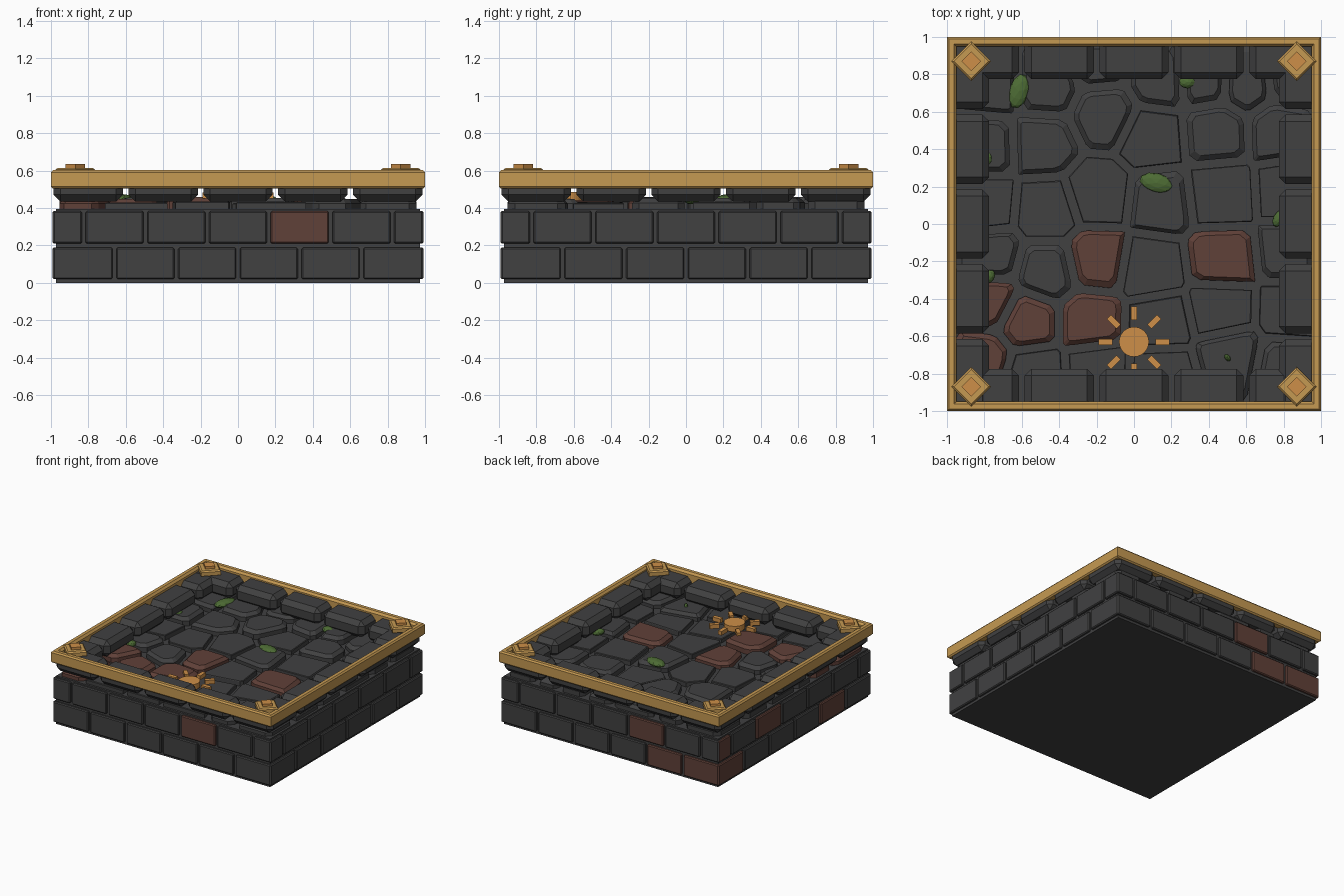
import bpy, bmesh, math, random
from mathutils import Vector, Matrix

if "Cube" in bpy.data.objects:
    bpy.data.objects.remove(bpy.data.objects["Cube"])

random.seed(4)


def material(name, rgb):
    m = bpy.data.materials.new(name)
    m.diffuse_color = (*rgb, 1)
    m.use_nodes = True
    m.node_tree.nodes["Principled BSDF"].inputs["Base Color"].default_value = m.diffuse_color
    return m


STONE = material("dark_stone", (0.052, 0.052, 0.053))
RED = material("red_stone", (0.118, 0.052, 0.040))
GOLD = material("gold", (0.56, 0.32, 0.085))
ORANGE = material("orange_metal", (0.61, 0.275, 0.065))
MOSS = material("moss_green", (0.075, 0.150, 0.035))


def finish(name, bm, mat):
    bmesh.ops.recalc_face_normals(bm, faces=bm.faces)
    me = bpy.data.meshes.new(name)
    bm.to_mesh(me)
    bm.free()
    me.materials.append(mat)
    ob = bpy.data.objects.new(name, me)
    bpy.context.collection.objects.link(ob)
    return ob


def box(name, lo, hi, mat, bevel=0.0):
    """Box between two corners with chamfered edges."""
    lo, hi = Vector(lo), Vector(hi)
    bm = bmesh.new()
    bmesh.ops.create_cube(bm, size=1)
    for v in bm.verts:
        v.co = (lo + hi) / 2 + v.co * (hi - lo)
    if bevel:
        bmesh.ops.bevel(bm, geom=bm.edges[:], offset=bevel, segments=1,
                        affect='EDGES')
    return finish(name, bm, mat)


def loft(name, rings, mat, closed=False):
    """Skin between equal rings; cap the ends, or join last to first."""
    bm = bmesh.new()
    vs = [[bm.verts.new(p) for p in r] for r in rings]
    n = len(rings[0])
    pairs = list(zip(vs, vs[1:])) + ([(vs[-1], vs[0])] if closed else [])
    for a, b in pairs:
        for i in range(n):
            j = (i + 1) % n
            bm.faces.new((a[i], a[j], b[j], b[i]))
    if not closed:
        bm.faces.new(vs[0][::-1])
        bm.faces.new(vs[-1])
    return finish(name, bm, mat)


def ngon(n, r, z, c=(0, 0), turn=0.0):
    return [(c[0] + r * math.cos(turn + math.tau * i / n),
             c[1] + r * math.sin(turn + math.tau * i / n), z) for i in range(n)]


# Solid base under the bricks and floor stones
box("base_core", (-0.972, -0.972, 0), (0.972, 0.972, 0.395), STONE)


# Blocks on each side, placed by span along the side and by depth
def side_box(name, side, u0, u1, d0, d1, z0, z1, mat, bevel):
    s = 1 if side in ("back", "right") else -1
    a, b = sorted((s * d0, s * d1))
    if side in ("front", "back"):
        box(name, (u0, a, z0), (u1, b, z1), mat, bevel)
    else:
        box(name, (a, u0, z0), (b, u1, z1), mat, bevel)


SIDES = ("front", "back", "left", "right")
RED_BRICKS = {("front", 1, 4), ("back", 1, 2), ("back", 0, 0), ("back", 0, 1),
              ("left", 1, 4), ("left", 1, 6), ("left", 0, 5), ("left", 0, 1)}
ROWS = [(0.02, 0.188, [-0.66 + 0.33 * k for k in range(5)]),
        (0.21, 0.383, [-0.825 + 0.33 * k for k in range(6)])]

for side in SIDES:
    # Two brick courses with staggered joints
    for row, (z0, z1, joints) in enumerate(ROWS):
        edges = [-0.998] + joints + [0.998]
        for i, (a, b) in enumerate(zip(edges, edges[1:])):
            mat = RED if (side, row, i) in RED_BRICKS else STONE
            side_box("wall_brick", side, a + 0.01, b - 0.01, 0.93, 0.992,
                     z0, z1, mat, 0.007)
    # Chunky parapet stones
    for k in range(5):
        u = -0.8 + 0.4 * k
        side_box("parapet_stone", side, u - 0.185, u + 0.185, 0.775, 0.987,
                 0.435, 0.57 + random.uniform(-0.005, 0.005), STONE, 0.036)


# Paving: cells around each site; f = flat, r = raised, R = raised and red
SITES = {
    'f': [(0.10, 0.465), (-0.47, 0.07), (-0.19, 0.16), (0.46, 0.16),
          (0.09, -0.24), (0.14, -0.53), (0.46, -0.46), (-0.2, -0.79),
          (0.15, -0.8), (-0.53, -0.81), (0.84, 0.18), (0.84, -0.47),
          (-0.8, 0.1)],
    'r': [(-0.49, 0.43), (-0.155, 0.59), (0.43, 0.49), (0.14, 0.12),
          (-0.47, -0.25), (0.51, -0.70), (-0.77, -0.17), (0.82, -0.76),
          (0.84, -0.15), (0.79, 0.5), (-0.8, 0.42), (-0.77, 0.74),
          (-0.47, 0.74), (-0.18, 0.88), (0.14, 0.77), (0.38, 0.78),
          (0.6, 0.77), (0.84, 0.8)],
    'R': [(-0.20, -0.19), (0.47, -0.19), (-0.57, -0.52), (-0.235, -0.52),
          (-0.78, -0.41), (-0.82, -0.72)],
}
ALL = [Vector(p) for pts in SITES.values() for p in pts]


def clip(poly, point, normal):
    """Keep the part of a convex polygon behind a line."""
    out = []
    for a, b in zip(poly, poly[1:] + poly[:1]):
        da, db = (a - point).dot(normal), (b - point).dot(normal)
        if da <= 0:
            out.append(a)
        if da * db < 0:
            out.append(a.lerp(b, da / (da - db)))
    return out


for kind, pts in SITES.items():
    for p in pts:
        s = Vector(p)
        e = 0.955
        poly = [Vector(c) for c in ((-e, -e), (e, -e), (e, e), (-e, e))]
        for o in ALL:
            if (o - s).length > 1e-4:
                n = (o - s).normalized()
                poly = clip(poly, (s + o) / 2 - n * 0.022, n)
        height, inset = 0.432 + random.uniform(-0.006, 0.006), 0.006
        if kind != 'f':
            # Cut the corners of raised stones
            poly = [q for a, b in zip(poly, poly[1:] + poly[:1])
                    for q in (a.lerp(b, 0.13), a.lerp(b, 0.87))]
            height, inset = 0.455 + random.uniform(-0.008, 0.006), 0.03
        c = sum(poly, Vector((0, 0))) / len(poly)
        r = sum((q - c).length for q in poly) / len(poly)
        top = [c + (q - c) * (1 - inset / r) for q in poly]
        loft("floor_stone",
             [[(q.x, q.y, 0.385) for q in poly],
              [(q.x, q.y, height - inset * 0.8) for q in poly],
              [(q.x, q.y, height) for q in top]],
             RED if kind == 'R' else STONE)

# Gold rim: chamfered profile swept around the square
profile = [(0.99, 0.505), (1.0, 0.515), (1.0, 0.59), (0.99, 0.602),
           (0.962, 0.602), (0.948, 0.585), (0.948, 0.505)]
loft("gold_rim", [[(r * x, r * y, z) for x, y in
                   ((-1, -1), (1, -1), (1, 1), (-1, 1))] for r, z in profile],
     GOLD, closed=True)

# Diamond studs on the rim corners
for sx in (-1, 1):
    for sy in (-1, 1):
        c = (0.87 * sx, 0.87 * sy)
        loft("corner_plate", [ngon(4, 0.106, 0.575, c), ngon(4, 0.106, 0.605, c),
                              ngon(4, 0.092, 0.615, c)], GOLD)
        loft("corner_gem", [ngon(4, 0.052, 0.61, c),
                            ngon(4, 0.052, 0.634, c)], ORANGE)

# Sun emblem: disc and eight rays
SUN = (0, -0.63)
loft("sun_disc", [ngon(24, 0.08, 0.44, SUN), ngon(24, 0.08, 0.486, SUN)], ORANGE)
for k in range(8):
    ray = box("sun_ray", (0.116, -0.016, 0.45), (0.19, 0.016, 0.483), ORANGE)
    ray.data.transform(Matrix.Translation((*SUN, 0))
                       @ Matrix.Rotation(k * math.tau / 8, 4, 'Z'))

# Moss clumps: x, y, half length, half width, turn in degrees
for x, y, a, b, turn in [(-0.615, 0.71, 0.095, 0.052, 75),
                         (0.12, 0.22, 0.092, 0.052, -15),
                         (0.285, 0.76, 0.045, 0.035, 0),
                         (0.775, 0.03, 0.05, 0.03, 60),
                         (0.5, -0.715, 0.022, 0.014, -50),
                         (-0.775, -0.28, 0.04, 0.03, 60),
                         (-0.785, 0.35, 0.04, 0.03, 90)]:
    bm = bmesh.new()
    bmesh.ops.create_icosphere(bm, subdivisions=2, radius=1)
    bm.transform(Matrix.Translation((x, y, 0.447))
                 @ Matrix.Rotation(math.radians(turn), 4, 'Z')
                 @ Matrix.Diagonal((a, b, 0.027, 1)))
    finish("moss_clump", bm, MOSS)
